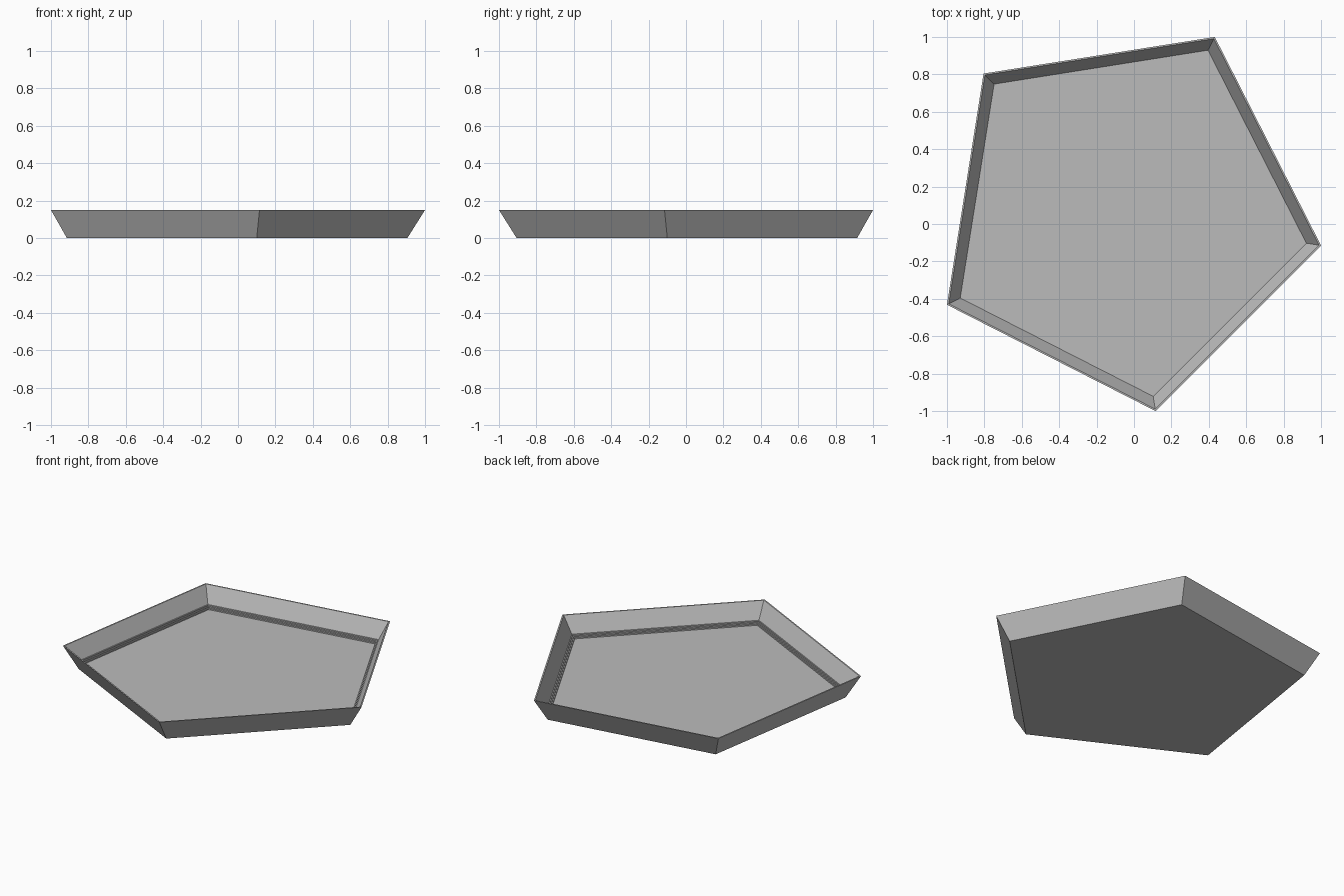
import bpy
import bmesh
from math import cos, sin, radians

cube = bpy.data.objects.get("Cube")
if cube:
    bpy.data.objects.remove(cube, do_unlink=True)

SIDES = 5
CENTRE = (-0.0515, 0.0515)
START = radians(63)

# Single grey material
grey = bpy.data.materials.new("grey")
grey.use_nodes = True
colour = (0.5, 0.5, 0.5, 1)
grey.diffuse_color = colour
grey.node_tree.nodes["Principled BSDF"].inputs["Base Color"].default_value = colour

# Cross-section (radius, height): base, flared wall, thin rim, inner wall
profile = [(0.969, 0), (1.0646, 0.15), (1.054, 0.15), (0.985, 0.044)]

# Small steps down to the floor
STEPS = 3
for i in range(STEPS):
    r = 0.985 - 0.025 * (i + 1) / STEPS
    z = 0.044 - 0.024 * i / STEPS
    profile += [(r, z), (r, z - 0.024 / STEPS)]


def ring(bm, radius, z):
    step = radians(360 / SIDES)
    return [bm.verts.new((CENTRE[0] + radius * cos(START + k * step),
                          CENTRE[1] + radius * sin(START + k * step), z))
            for k in range(SIDES)]


# Pentagonal tray: bridge the rings, then close base and floor
bm = bmesh.new()
rings = [ring(bm, r, z) for r, z in profile]
for low, high in zip(rings, rings[1:]):
    for k in range(SIDES):
        n = (k + 1) % SIDES
        bm.faces.new((low[k], low[n], high[n], high[k]))
bm.faces.new(rings[0][::-1])
bm.faces.new(rings[-1])
bmesh.ops.recalc_face_normals(bm, faces=bm.faces)

mesh = bpy.data.meshes.new("pentagonal_tray")
bm.to_mesh(mesh)
bm.free()
mesh.materials.append(grey)
tray = bpy.data.objects.new("pentagonal_tray", mesh)
bpy.context.collection.objects.link(tray)
